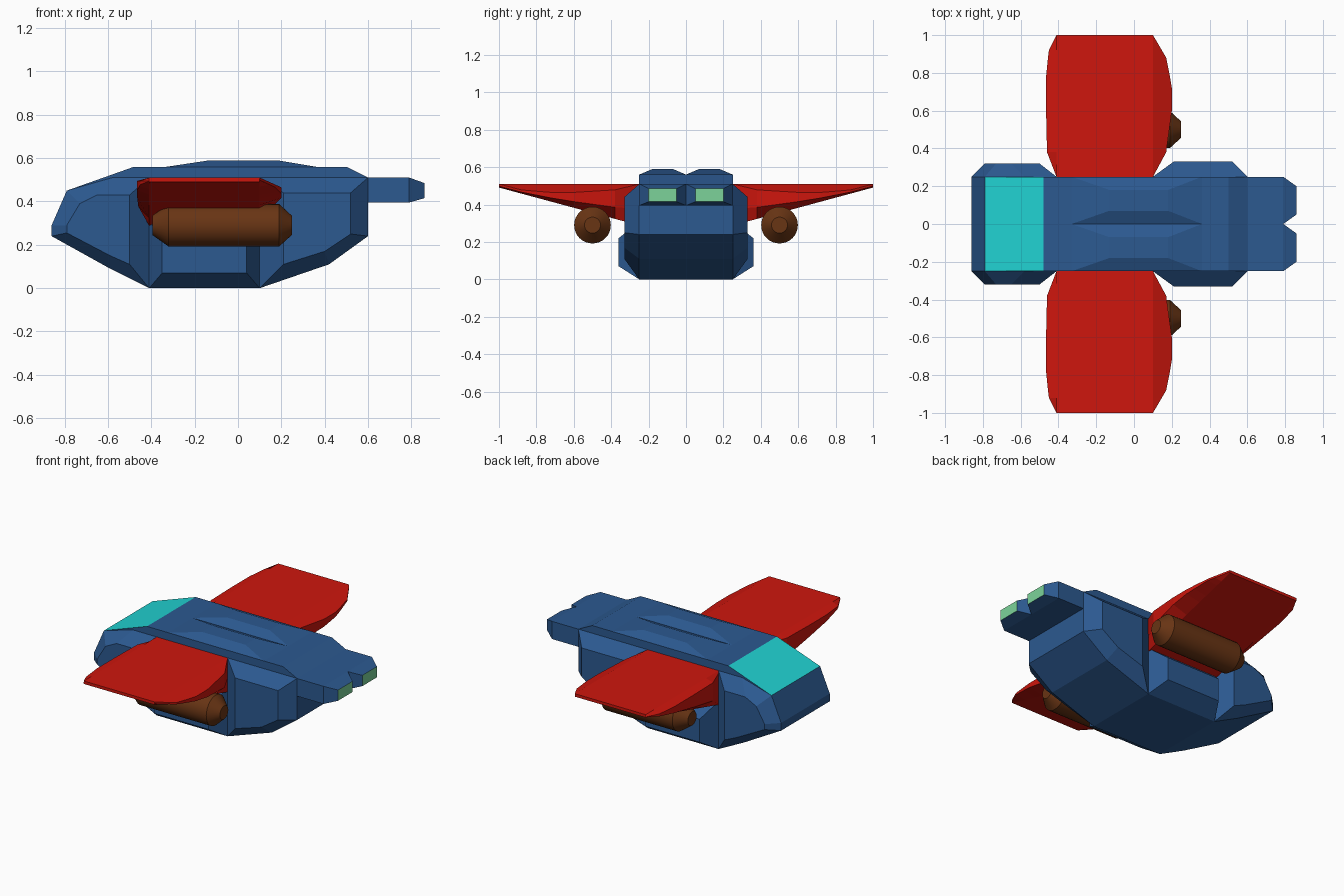
import bpy, bmesh, math

if "Cube" in bpy.data.objects:
    bpy.data.objects.remove(bpy.data.objects["Cube"])


def material(name, rgb):
    m = bpy.data.materials.new(name)
    m.diffuse_color = (*rgb, 1)
    m.use_nodes = True
    m.node_tree.nodes["Principled BSDF"].inputs["Base Color"].default_value = m.diffuse_color
    return m


BLUE = material("hull_blue", (0.025, 0.10, 0.28))
RED = material("wing_red", (0.62, 0.008, 0.004))
CYAN = material("glass_cyan", (0.015, 0.65, 0.65))
BROWN = material("engine_brown", (0.14, 0.035, 0.007))
GREEN = material("exhaust_green", (0.20, 0.65, 0.32))


def loft(name, rings, mats, start_cap=True, mirror=True):
    """Skin equal-length rings of points, optionally mirrored across y."""
    bm = bmesh.new()
    rows = [[bm.verts.new(p) for p in r] for r in rings]
    n = len(rows[0])
    for a, b in zip(rows, rows[1:]):
        for i in range(n):
            j = (i + 1) % n
            bm.faces.new((a[i], a[j], b[j], b[i]))
    if start_cap:
        bm.faces.new(rows[0][::-1])
    bm.faces.new(rows[-1])
    bmesh.ops.recalc_face_normals(bm, faces=bm.faces)
    me = bpy.data.meshes.new(name)
    bm.to_mesh(me)
    bm.free()
    for m in mats:
        me.materials.append(m)
    ob = bpy.data.objects.new(name, me)
    bpy.context.collection.objects.link(ob)
    if mirror:
        mod = ob.modifiers.new("mirror", 'MIRROR')
        mod.use_axis = (False, True, False)
        mod.use_mirror_merge = False
    return ob


def side(points, y):
    return [(x, y, z) for x, z in points]


# Hull: side profile extruded across the width; third profile edge is glass
profile = [(-0.86, 0.24), (-0.86, 0.29), (-0.79, 0.45), (-0.48, 0.56),
           (0.50, 0.56), (0.60, 0.51), (0.60, 0.24), (0.42, 0.11),
           (0.10, 0), (-0.41, 0), (-0.59, 0.09)]
hull = loft("hull", [side(profile, -0.25), side(profile, 0.25)],
            [BLUE, CYAN], mirror=False)
hull.data.polygons[2].material_index = 1

# Bevelled side panels: front, rear and lower middle
loft("front_side_panel", [
    side([(-0.86, 0.24), (-0.86, 0.29), (-0.79, 0.45), (-0.58, 0.51),
          (-0.41, 0.51), (-0.41, 0), (-0.59, 0.09)], 0.25),
    side([(-0.79, 0.255), (-0.79, 0.29), (-0.73, 0.39), (-0.65, 0.43),
          (-0.50, 0.43), (-0.50, 0.11), (-0.59, 0.15)], 0.32)], [BLUE])
loft("rear_side_panel", [
    side([(0.10, 0), (0.10, 0.51), (0.60, 0.51), (0.60, 0.24),
          (0.42, 0.11)], 0.25),
    side([(0.21, 0.11), (0.21, 0.44), (0.52, 0.44), (0.52, 0.25),
          (0.40, 0.17)], 0.33)], [BLUE])
loft("middle_side_panel", [
    side([(-0.41, 0), (-0.41, 0.31), (0.10, 0.31), (0.10, 0)], 0.25),
    side([(-0.35, 0.07), (-0.35, 0.22), (0.04, 0.22), (0.04, 0.07)], 0.36)],
    [BLUE])

# Raised roof panels with a centre groove between them
loft("roof_ridge", [
    [(-0.33, 0, 0.56), (0.36, 0, 0.56), (0.36, 0.25, 0.56), (-0.33, 0.25, 0.56)],
    [(-0.13, 0.07, 0.59), (0.18, 0.07, 0.59), (0.18, 0.18, 0.59),
     (-0.13, 0.18, 0.59)]], [BLUE], start_cap=False)


# Tail exhausts, tapering to a green end
def tail_ring(x, y0, y1, z0, z1):
    return [(x, y0, z0), (x, y1, z0), (x, y1, z1), (x, y0, z1)]


tail = loft("tail_exhaust", [tail_ring(0.59, 0, 0.25, 0.395, 0.51),
                             tail_ring(0.79, 0, 0.25, 0.395, 0.51),
                             tail_ring(0.86, 0.05, 0.20, 0.415, 0.485)],
            [BLUE, GREEN])
tail.data.polygons[-1].material_index = 1

# Wings: flat top, underside rising to a thin tip, rounded side edges
rings = []
for y, xl, xr in [(0.25, -0.41, 0.10), (0.38, -0.46, 0.17), (0.60, -0.465, 0.20),
                  (0.72, -0.465, 0.20), (0.78, -0.465, 0.19),
                  (0.88, -0.455, 0.17), (0.92, -0.45, 0.147), (1.0, -0.41, 0.10)]:
    low = 0.31 + (y - 0.33) * 0.27
    edge = 0.51 - (xr - 0.10) * 0.45
    rings.append([(-0.41, y, 0.51), (0.10, y, 0.51), (xr + 0.0005, y, edge),
                  (xr, y, low + 0.4 * (edge - low)), (0.10, y, low),
                  (-0.41, y, low), (xl, y, low + 0.3 * (0.5 - low)),
                  (xl - 0.0005, y, 0.495)])
loft("wing", rings, [RED])

# Engine pods under the wings
rings = []
for x, r in [(-0.395, 0.045), (-0.32, 0.098), (0.19, 0.098), (0.25, 0.043)]:
    rings.append([(x, 0.5 + r * math.cos(t * math.tau / 32),
                   0.29 + r * math.sin(t * math.tau / 32)) for t in range(32)])
pod = loft("engine_pod", rings, [BROWN])
bpy.context.view_layer.objects.active = pod
pod.select_set(True)
bpy.ops.object.shade_smooth_by_angle(angle=math.radians(25))
